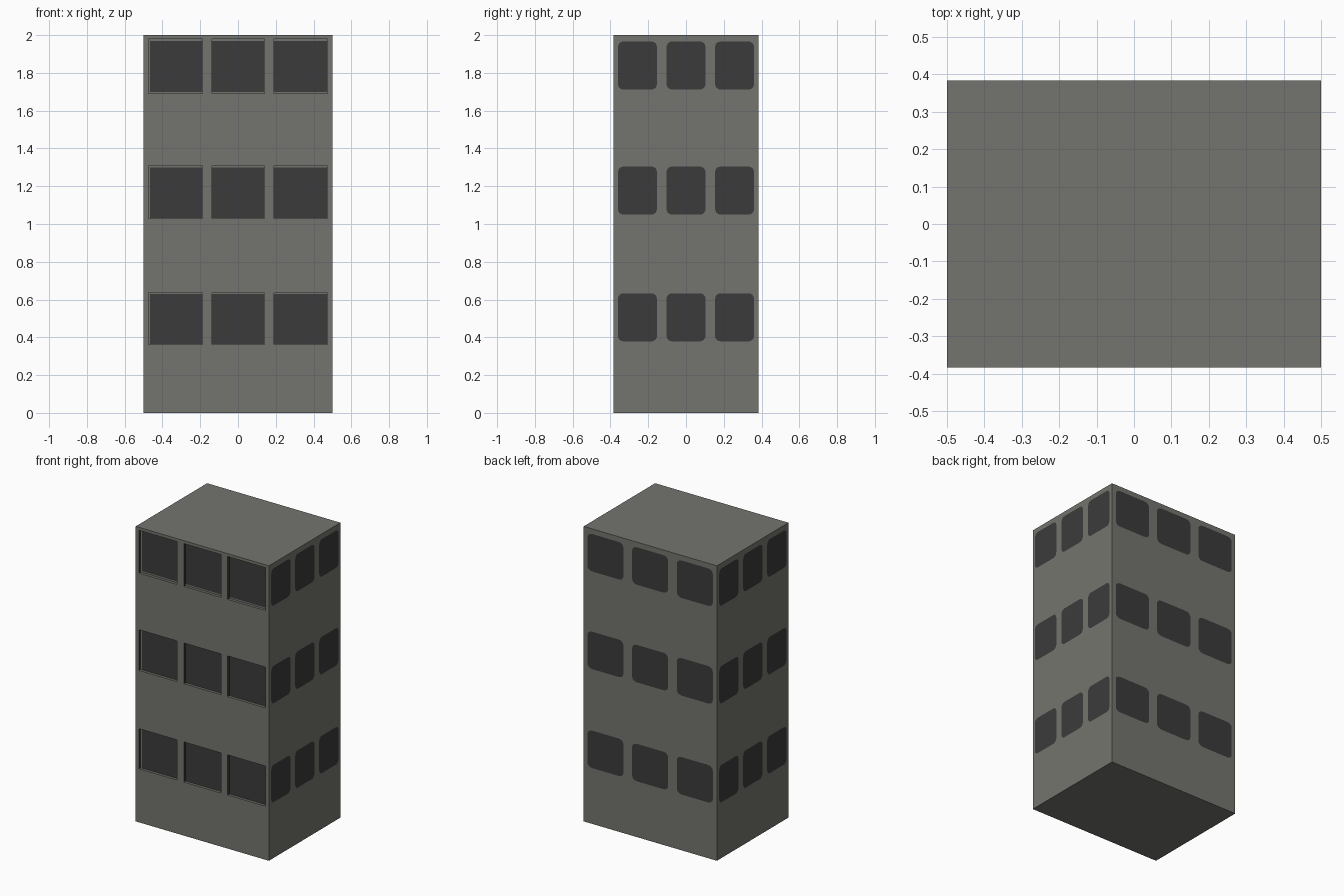
import bpy, bmesh, math
from mathutils import Vector

if "Cube" in bpy.data.objects:
    bpy.data.objects.remove(bpy.data.objects["Cube"])

HX, HY, H, DEPTH = 0.5, 0.383, 2.0, 0.018

def material(name, rgb):
    m = bpy.data.materials.new(name)
    m.diffuse_color = (*rgb, 1)
    m.use_nodes = True
    m.node_tree.nodes["Principled BSDF"].inputs["Base Color"].default_value = m.diffuse_color
    return m

wall_mat = material("concrete grey", (0.175, 0.175, 0.158))
glass_mat = material("dark window", (0.044, 0.044, 0.044))

def finish(name, bm):
    me = bpy.data.meshes.new(name)
    bm.to_mesh(me)
    bm.free()
    me.materials.append(wall_mat)
    me.materials.append(glass_mat)
    ob = bpy.data.objects.new(name, me)
    bpy.context.collection.objects.link(ob)
    return ob

def face(bm, pts, mat=0, toward=None):
    f = bm.faces.new([bm.verts.new(p) for p in pts])
    f.normal_update()
    if toward and f.normal.dot(Vector(toward)) < 0:
        f.normal_flip()
    f.material_index = mat
    return f

# Tower body: five plain sides, front left open
bm = bmesh.new()
bmesh.ops.create_cube(bm, size=1)
for v in bm.verts:
    v.co = (v.co.x * 2 * HX, v.co.y * 2 * HY, (v.co.z + 0.5) * H)
bm.normal_update()
bmesh.ops.delete(bm, geom=[f for f in bm.faces if f.normal.y < -0.9], context='FACES_ONLY')

# Front wall grid with recessed window openings
xs = [-HX, -0.475, -0.188, -0.138, 0.14, 0.19, 0.475, HX]
zs = [0, 0.363, 0.635, 1.03, 1.306, 1.69, 1.98, H]
yf, yb = -HY, -HY + DEPTH
for i in range(7):
    for j in range(7):
        x0, x1, z0, z1 = xs[i], xs[i + 1], zs[j], zs[j + 1]
        if not (i % 2 and j % 2):
            face(bm, [(x0, yf, z0), (x1, yf, z0), (x1, yf, z1), (x0, yf, z1)], 0, (0, -1, 0))
            continue
        # reveals: left and right dark, sill and head grey
        for x, d in ((x0, 1), (x1, -1)):
            face(bm, [(x, yf, z0), (x, yb, z0), (x, yb, z1), (x, yf, z1)], 1, (d, 0, 0))
        for z, d in ((z0, 1), (z1, -1)):
            face(bm, [(x0, yf, z), (x1, yf, z), (x1, yb, z), (x0, yb, z)], 0, (0, 0, d))
        # pane, with a thin grey border around it
        l = 0.009 if i == 1 else 0.001
        b = 0.01 if j == 5 else 0.001
        t = 0.01 if j == 5 else 0.006
        px, pz = [x0, x0 + l, x1 - 0.003, x1], [z0, z0 + b, z1 - t, z1]
        for a in range(3):
            for c in range(3):
                face(bm, [(px[a], yb, pz[c]), (px[a + 1], yb, pz[c]),
                          (px[a + 1], yb, pz[c + 1]), (px[a], yb, pz[c + 1])],
                     int(a == 1 and c == 1), (0, -1, 0))
bmesh.ops.remove_doubles(bm, verts=bm.verts, dist=1e-5)
finish("tower_body", bm)

# Painted round-cornered windows on the sides and back
def rounded(w, h, r):
    pts = []
    for k, (sx, sz) in enumerate(((1, 1), (-1, 1), (-1, -1), (1, -1))):
        for s in range(5):
            a = math.radians(90 * k + 22.5 * s)
            pts.append((sx * (w - r) + r * math.cos(a), sz * (h - r) + r * math.sin(a)))
    return pts

def painted_windows(name, half_width, place, normal):
    bm = bmesh.new()
    k = half_width / HY
    for u0 in (-0.257, 0.0, 0.257):
        for z0 in (0.506, 1.177, 1.839):
            face(bm, [place(u0 * k + u * k, z0 + z) for u, z in rounded(0.103, 0.127, 0.028)],
                 1, normal)
    finish(name, bm)

E = 0.0015
painted_windows("right_windows", HY, lambda u, z: (HX + E, u, z), (1, 0, 0))
painted_windows("left_windows", HY, lambda u, z: (-HX - E, u, z), (-1, 0, 0))
painted_windows("back_windows", HX, lambda u, z: (u, HY + E, z), (0, 1, 0))
